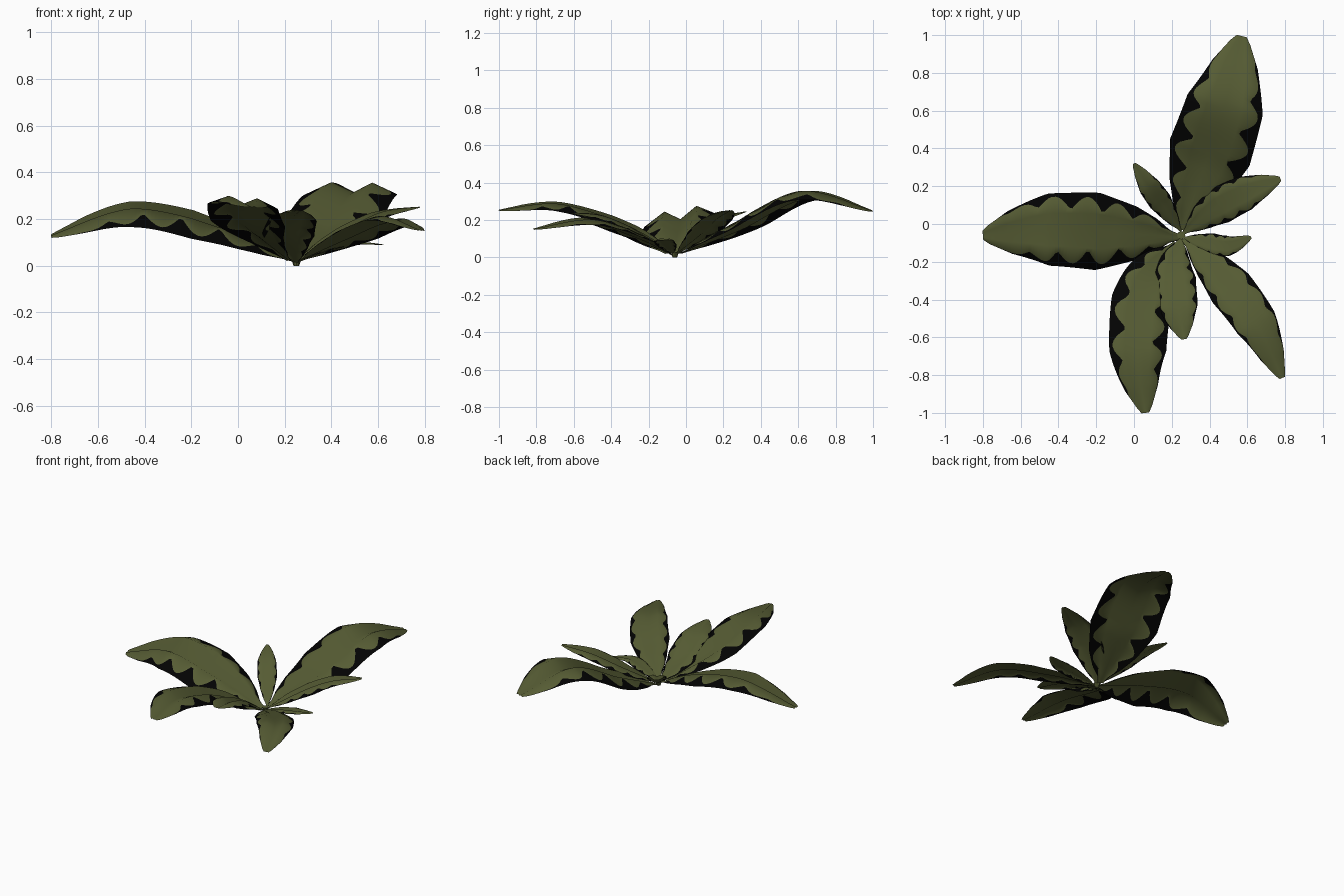
import bpy, bmesh, math
from mathutils import Vector

if "Cube" in bpy.data.objects:
    bpy.data.objects.remove(bpy.data.objects["Cube"])


def material(name, rgb):
    m = bpy.data.materials.new(name)
    m.diffuse_color = (*rgb, 1)
    m.use_nodes = True
    m.node_tree.nodes["Principled BSDF"].inputs["Base Color"].default_value = m.diffuse_color
    return m


GREEN = material("leaf olive green", (0.093, 0.107, 0.034))
BLACK = material("leaf black edge", (0.0008, 0.0008, 0.0008))

# name: base, two midrib points, tip | half width, roll, fold, black amount
LEAVES = {
    "back_leaf": ((.25, -.03, .02), (.37, .29, .145), (.485, .64, .31), (.57, .995, .245), .222, 0, .05, 1.25),
    "left_leaf": ((.24, -.07, .02), (-.10, -.045, .135), (-.46, -.03, .205), (-.80, -.06, .125), .205, -.18, .06, 1.15),
    "front_left_leaf": ((.22, -.10, .02), (.065, -.32, .15), (.02, -.68, .26), (.06, -1.0, .25), .162, -.08, .035, 1.5),
    "front_leaf": ((.25, -.07, .01), (.215, -.24, .11), (.235, -.44, .20), (.265, -.61, .235), .112, -.05, .025, .75),
    "front_right_leaf": ((.26, -.08, .02), (.46, -.28, .11), (.65, -.53, .185), (.785, -.815, .15), .122, -.1, .025, .7),
    "right_small_leaf": ((.26, -.07, .02), (.38, -.10, .06), (.50, -.115, .09), (.62, -.07, .09), .058, 0, .012, .8),
    "back_right_leaf": ((.26, -.05, .02), (.41, .07, .115), (.59, .165, .205), (.775, .24, .25), .10, 0, .025, .7),
    "back_left_leaf": ((.25, -.04, .02), (.16, .09, .12), (.08, .20, .205), (.00, .32, .245), .062, 0, .012, .6),
}

PROFILE = [(0, .08), (.05, .16), (.12, .42), (.23, .7), (.42, 1.0), (.66, .93), (.86, .55), (.97, .24), (1, .12)]
ROWS = 64


def width_at(t):
    # straight-sided low-poly outline
    for (a, wa), (b, wb) in zip(PROFILE, PROFILE[1:]):
        if t <= b:
            return wa + (wb - wa) * (t - a) / (b - a)
    return PROFILE[-1][1]


def spline(p, t):
    # smooth curve through the four midrib points
    q = [2 * p[0] - p[1], *p, 2 * p[3] - p[2]]
    s = min(int(t * 3), 2)
    u = t * 3 - s
    a, b, c, d = q[s:s + 4]
    return 0.5 * (2 * b + (c - a) * u + (2 * a - 5 * b + 4 * c - d) * u * u
                  + (3 * b - a - 3 * c + d) * u ** 3)


def green_share(t, phase, amount):
    # scalloped border between green blade and black edge
    lobe = 1 - abs(math.sin(math.pi * (6.5 * t + phase)))
    swell = max(0, math.sin(math.pi * min(1, t / .9) ** .75)) ** .7
    return max(.48, .985 - amount * swell * (.09 + .36 * lobe))


def make_leaf(name, a, b, c, d, half, roll, fold, amount):
    pts = [Vector(v) for v in (a, b, c, d)]
    bm = bmesh.new()
    rows = []
    for i in range(ROWS + 1):
        t = i / ROWS
        tan = spline(pts, min(1, t + .02)) - spline(pts, max(0, t - .02))
        side = Vector((-tan.y, tan.x, 0)).normalized()
        mid, w = spline(pts, t), half * width_at(t)
        gl, gr = green_share(t, 0, amount), green_share(t, .4, amount)
        row = []
        for f in (-1, -gr, -.45, 0, .45, gl, 1):
            r = abs(f)
            # midrib groove, raised shoulders, drooping rim
            lift = r / .45 if r < .45 else 1 - (r - .45) / .55 * 1.1
            p = mid + side * (w * f)
            p.z += roll * w * f + fold * lift * width_at(t)
            p.z = max(p.z, 0)
            row.append(bm.verts.new(p))
        rows.append(row)
    for r0, r1 in zip(rows, rows[1:]):
        for k in range(6):
            f = bm.faces.new((r0[k], r0[k + 1], r1[k + 1], r1[k]))
            f.material_index = 1 if k in (0, 5) else 0
            f.smooth = True
    for f in bm.faces:
        f.normal_update()
        if f.normal.z < 0:
            f.normal_flip()
    me = bpy.data.meshes.new(name)
    bm.to_mesh(me)
    bm.free()
    me.materials.append(GREEN)
    me.materials.append(BLACK)
    bpy.context.collection.objects.link(bpy.data.objects.new(name, me))


for leaf, spec in LEAVES.items():
    make_leaf(leaf, *spec)

# small crown where the leaf stalks meet
bpy.ops.mesh.primitive_cone_add(vertices=8, radius1=.012, radius2=.022, depth=.03,
                                location=(.25, -.06, .015))
crown = bpy.context.object
crown.name = "crown"
crown.data.materials.append(GREEN)
